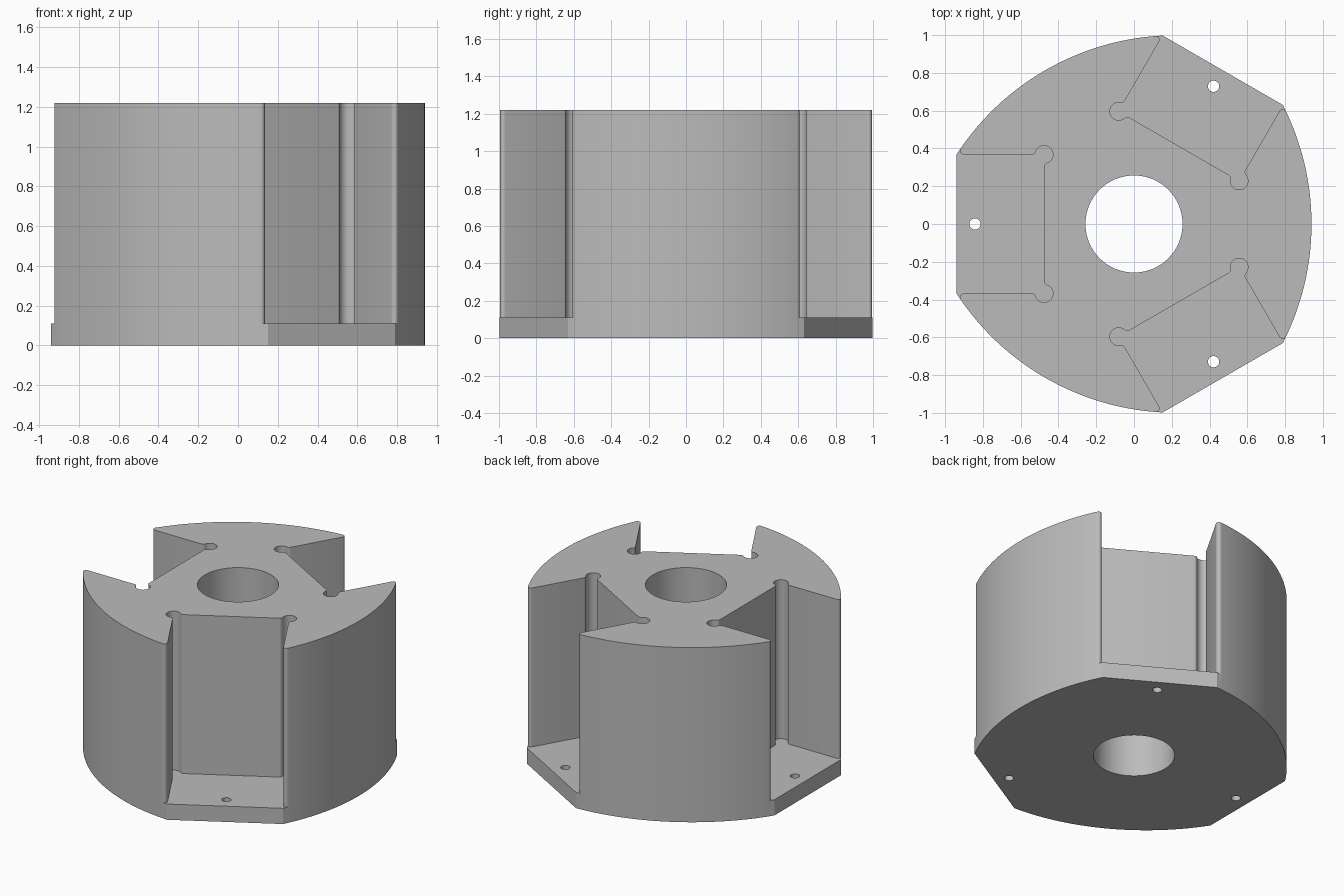
import bpy
import bmesh
from math import sin, cos, pi, radians, sqrt, asin, atan2

cube = bpy.data.objects.get("Cube")
if cube:
    bpy.data.objects.remove(cube, do_unlink=True)

HEIGHT, FLOOR = 1.22, 0.11
FLAT, HALF = 0.94, 0.368          # distance and half width of each flat side
INNER, RELIEF, FILLET = 0.476, 0.047, 0.02
ARC_R = 1.384                     # radius of the shallow outer arcs
ARC_OFF = ARC_R - FLAT            # arc centres lie beyond the axis
BORE = 0.257
SLOTS = [radians(a) for a in (60, 180, 300)]

grey = bpy.data.materials.new("grey")
grey.use_nodes = True
colour = (0.5, 0.5, 0.5, 1)
grey.diffuse_color = colour
grey.node_tree.nodes["Principled BSDF"].inputs["Base Color"].default_value = colour


def arc(cx, cy, r, a0, a1, n):
    return [(cx + r * cos(a0 + (a1 - a0) * i / n),
             cy + r * sin(a0 + (a1 - a0) * i / n)) for i in range(n + 1)]


def turn(points, a):
    return [(x * cos(a) - y * sin(a), x * sin(a) + y * cos(a)) for x, y in points]


def prism(name, points, z0, z1):
    bm = bmesh.new()
    face = bm.faces.new([bm.verts.new((x, y, z0)) for x, y in points])
    top = bmesh.ops.extrude_face_region(bm, geom=[face])["geom"]
    bmesh.ops.translate(bm, vec=(0, 0, z1 - z0),
                        verts=[v for v in top if isinstance(v, bmesh.types.BMVert)])
    bmesh.ops.recalc_face_normals(bm, faces=bm.faces)
    mesh = bpy.data.meshes.new(name)
    bm.to_mesh(mesh)
    bm.free()
    mesh.materials.append(grey)
    ob = bpy.data.objects.new(name, mesh)
    bpy.context.collection.objects.link(ob)
    return ob


def slot_half():
    """Upper half of a slot facing +x, from the outer tip to the inner wall."""
    cx, cy = -ARC_OFF * cos(pi / 3), -ARC_OFF * sin(pi / 3)
    ty = HALF + FILLET
    tx = cx + sqrt((ARC_R - FILLET) ** 2 - (ty - cy) ** 2)
    a = atan2(ty - cy, tx - cx)
    reach = sqrt((RELIEF + FILLET) ** 2 - FILLET ** 2)
    b = asin(FILLET / (RELIEF + FILLET))
    pts = [(1.3, ty + 0.2), (tx + 0.1 * cos(a), ty + 0.1 * sin(a))]
    # rounded tip, neck, relief channel, second neck
    pts += arc(tx, ty, FILLET, a, -pi / 2, 8)
    pts += arc(INNER + reach, HALF + FILLET, FILLET, 1.5 * pi, pi + b, 6)
    pts += arc(INNER, HALF, RELIEF, b, 1.5 * pi - b, 20)[1:-1]
    pts += arc(INNER - FILLET, HALF - reach, FILLET, pi / 2 - b, 0, 6)
    return pts


# Body outline: three shallow arcs joined by three flats
corner = FLAT * sin(pi / 3) - HALF * cos(pi / 3)
sweep = asin(corner / ARC_R)
side = arc(-ARC_OFF, 0, ARC_R, -sweep, sweep, 28)
outline = [p for k in range(3) for p in turn(side, k * 2 * pi / 3)]
body = prism("slotted_body", outline, 0, HEIGHT)

# Cutters: central bore, open slots and mounting holes
half = slot_half()
slot = half + [(x, -y) for x, y in reversed(half)]
cutters = [prism("bore_cutter", arc(0, 0, BORE, 0, 2 * pi, 64)[:-1], -0.1, 1.4)]
for a in SLOTS:
    cutters.append(prism("slot_cutter", turn(slot, a), FLOOR, 1.4))
    hole = arc(0.842, 0, 0.03, 0, 2 * pi, 24)[:-1]
    cutters.append(prism("hole_cutter", turn(hole, a), -0.1, 0.3))

bpy.context.view_layer.objects.active = body
for c in cutters:
    c.hide_render = True
    mod = body.modifiers.new("cut", "BOOLEAN")
    mod.operation = "DIFFERENCE"
    mod.solver = "EXACT"
    mod.object = c
    bpy.ops.object.modifier_apply(modifier=mod.name)
for c in cutters:
    bpy.data.objects.remove(c, do_unlink=True)

bpy.ops.object.select_all(action="DESELECT")
body.select_set(True)
bpy.ops.object.shade_smooth_by_angle(angle=radians(28))
